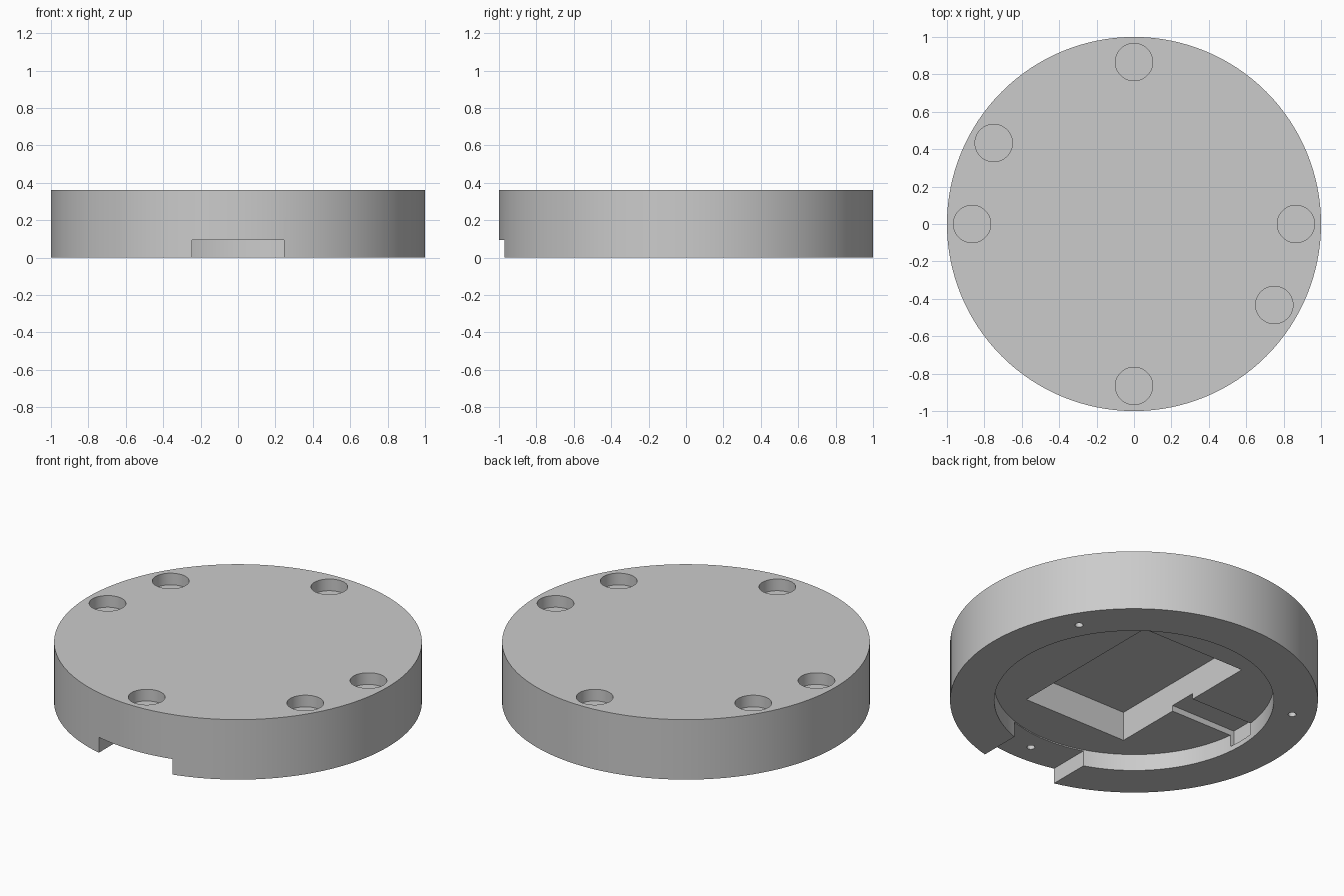
import bpy
from math import cos, sin, radians

if "Cube" in bpy.data.objects:
    bpy.data.objects.remove(bpy.data.objects["Cube"])

HEIGHT = 0.36


def cylinder(name, r, z0, z1, x=0, y=0, sides=96):
    bpy.ops.mesh.primitive_cylinder_add(vertices=sides, radius=r, depth=z1 - z0,
                                        location=(x, y, (z0 + z1) / 2))
    ob = bpy.context.object
    ob.name = name
    return ob


def box(name, x0, x1, y0, y1, z0, z1):
    bpy.ops.mesh.primitive_cube_add(size=1, location=((x0 + x1) / 2, (y0 + y1) / 2, (z0 + z1) / 2))
    ob = bpy.context.object
    ob.name = name
    ob.scale = (x1 - x0, y1 - y0, z1 - z0)
    bpy.ops.object.transform_apply(location=False, rotation=False, scale=True)
    return ob


# Round case body
body = cylinder("round_case", 1.0, 0, HEIGHT, sides=128)

cutters = [
    # Round recess in the underside
    cylinder("recess_cutter", 0.76, -0.1, 0.1, sides=128),
    # Notch through the front of the rim
    box("notch_cutter", -0.245, 0.245, -1.2, -0.6, -0.1, 0.093),
    # Deep rectangular pocket
    box("pocket_cutter", -0.345, 0.345, -0.5, 0.5, 0.05, 0.275),
    # Shallow channel from the pocket into the rim
    box("channel_cutter", -0.78, -0.3, -0.085, 0.085, 0.03, 0.135),
]

# Wide blind holes in the top
for a in (0, 90, 150, 180, 270, 330):
    t = radians(a)
    cutters.append(cylinder("top_hole_cutter", 0.1, HEIGHT - 0.07, HEIGHT + 0.1,
                            0.866 * cos(t), 0.866 * sin(t), 48))

# Small screw holes in the underside
for a in (30, 150, 270):
    t = radians(a)
    cutters.append(cylinder("screw_hole_cutter", 0.022, -0.1, 0.2,
                            0.873 * cos(t), 0.873 * sin(t), 24))

# Cut everything out of the body
for c in cutters:
    c.hide_render = True
    m = body.modifiers.new(c.name, 'BOOLEAN')
    m.operation = 'DIFFERENCE'
    m.solver = 'EXACT'
    m.object = c
    bpy.ops.object.select_all(action='DESELECT')
    bpy.context.view_layer.objects.active = body
    body.select_set(True)
    bpy.ops.object.modifier_apply(modifier=m.name)
    bpy.data.objects.remove(c, do_unlink=True)

bpy.ops.object.shade_smooth_by_angle(angle=radians(30))
